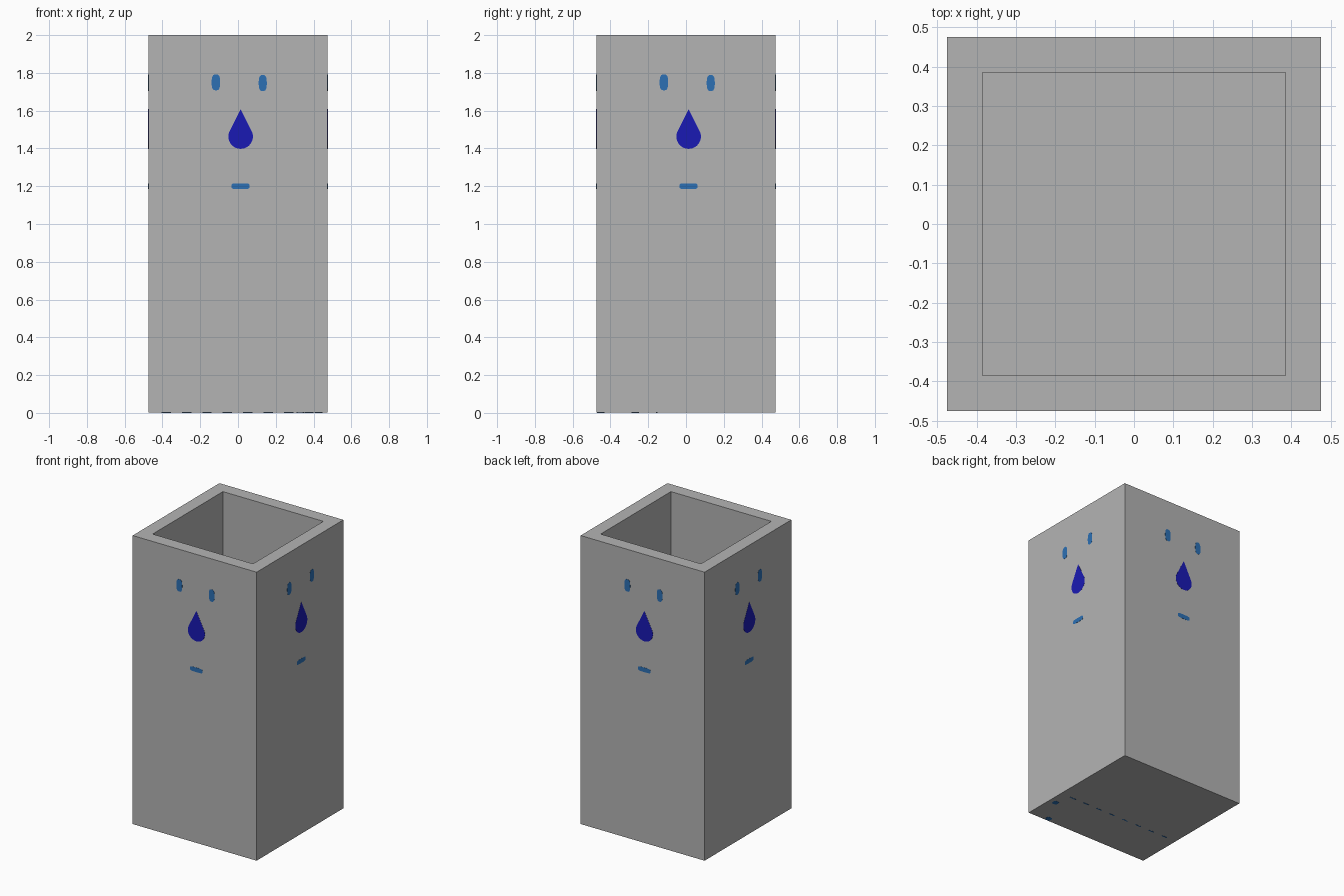
import bpy, bmesh, math
from mathutils import Matrix

if "Cube" in bpy.data.objects:
    bpy.data.objects.remove(bpy.data.objects["Cube"])

OUT, INN, H, FLOOR = 0.475, 0.385, 2.0, 0.09
BASE = 0.001  # container rests this far up, so the specks below stay visible


def material(name, rgb):
    m = bpy.data.materials.new(name)
    m.diffuse_color = (*rgb, 1)
    m.use_nodes = True
    m.node_tree.nodes["Principled BSDF"].inputs["Base Color"].default_value = m.diffuse_color
    return m


GREY = material("stone grey", (0.456, 0.456, 0.456))
NAVY = material("deep blue", (0.01, 0.01, 0.456))
BLUE = material("mid blue", (0.025, 0.16, 0.456))


def finish(bm, name, mat):
    bmesh.ops.recalc_face_normals(bm, faces=bm.faces)
    me = bpy.data.meshes.new(name)
    bm.to_mesh(me)
    bm.free()
    me.materials.append(mat)
    ob = bpy.data.objects.new(name, me)
    bpy.context.collection.objects.link(ob)
    return ob


def plate(name, outline, mat, place, thick=0.002):
    """Thin painted plate: 2D outline in local x/z, facing -y, then placed."""
    bm = bmesh.new()
    f = bm.faces.new([bm.verts.new((u, thick / 2, v)) for u, v in outline])
    ext = bmesh.ops.extrude_face_region(bm, geom=[f])
    new = [g for g in ext["geom"] if isinstance(g, bmesh.types.BMVert)]
    bmesh.ops.translate(bm, verts=new, vec=(0, -thick, 0))
    bm.transform(place)
    return finish(bm, name, mat)


def oval(cx, cz, w, h, n=24, power=0.7):
    """Rounded oblong outline."""
    pts = []
    for i in range(n):
        a = 2 * math.pi * i / n
        c, s = math.cos(a), math.sin(a)
        pts.append((cx + w / 2 * math.copysign(abs(c) ** power, c),
                    cz + h / 2 * math.copysign(abs(s) ** power, s)))
    return pts


def drop(cx, cz, r, tip, n=28):
    """Teardrop: a round base with tangent sides meeting at the tip."""
    t = math.acos(r / (tip - cz))
    start, end = math.pi / 2 + t, math.pi * 2.5 - t
    arc = [start + (end - start) * i / n for i in range(n + 1)]
    return [(cx, tip)] + [(cx + r * math.cos(a), cz + r * math.sin(a)) for a in arc]


# Open square container: box with inset top pushed down
bm = bmesh.new()
bmesh.ops.create_cube(bm, size=1)
bm.transform(Matrix.Translation((0, 0, (H + BASE) / 2))
             @ Matrix.Diagonal((2 * OUT, 2 * OUT, H - BASE, 1)))
bm.normal_update()
top = max(bm.faces, key=lambda f: f.calc_center_median().z)
bmesh.ops.inset_region(bm, faces=[top], thickness=OUT - INN, use_even_offset=True)
for v in top.verts:  # exact opening size
    v.co.x = math.copysign(INN, v.co.x)
    v.co.y = math.copysign(INN, v.co.y)
ext = bmesh.ops.extrude_face_region(bm, geom=[top])
bmesh.ops.translate(bm, vec=(0, 0, FLOOR - H),
                    verts=[g for g in ext["geom"] if isinstance(g, bmesh.types.BMVert)])
if top.is_valid:
    bmesh.ops.delete(bm, geom=[top], context='FACES_ONLY')
finish(bm, "container", GREY)

# Painted marks repeated on the four walls
for i, side in enumerate(("front", "right", "back", "left")):
    place = Matrix.Rotation(i * math.pi / 2, 4, 'Z') @ Matrix.Translation((0, -OUT, 0))
    plate(side + "_left_spot", oval(-0.117, 1.75, 0.045, 0.085), BLUE, place)
    plate(side + "_right_spot", oval(0.131, 1.746, 0.043, 0.085), BLUE, place)
    plate(side + "_teardrop", drop(0.014, 1.463, 0.065, 1.608), NAVY, place)
    plate(side + "_dash", oval(0.013, 1.2, 0.096, 0.031, power=0.45), BLUE, place)

# Small paint specks under the base
under = Matrix.Translation((0, 0, BASE)) @ Matrix.Rotation(math.pi / 2, 4, 'X')
for i, (x, y) in enumerate(((0.427, -0.268), (0.329, -0.452))):
    plate(f"base_speck_{i}", oval(x, -y, 0.04, 0.04, 12), BLUE, under)
for i in range(8):
    plate(f"base_dash_{i}", oval(-0.38 + i * 0.108, 0.155, 0.05, 0.009, 8), BLUE, under)
